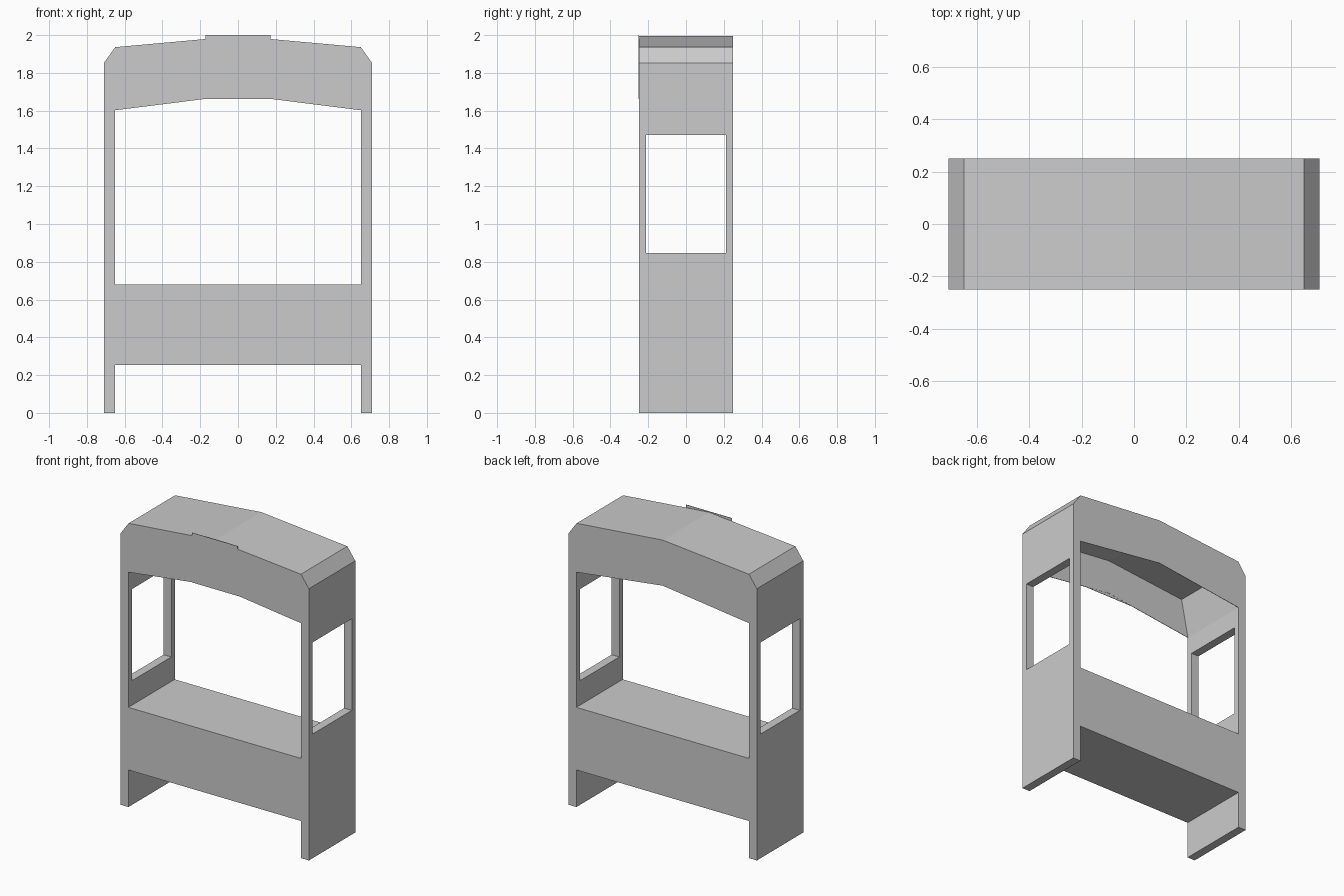
import bpy
import bmesh

if "Cube" in bpy.data.objects:
    bpy.data.objects.remove(bpy.data.objects["Cube"])


def extrude_profile(name, points, y0, y1):
    """Solid made from an x/z outline extruded along y."""
    bm = bmesh.new()
    face = bm.faces.new([bm.verts.new((x, y0, z)) for x, z in points])
    moved = bmesh.ops.extrude_face_region(bm, geom=[face])["geom"]
    verts = [v for v in moved if isinstance(v, bmesh.types.BMVert)]
    bmesh.ops.translate(bm, verts=verts, vec=(0, y1 - y0, 0))
    bmesh.ops.recalc_face_normals(bm, faces=bm.faces)
    mesh = bpy.data.meshes.new(name)
    bm.to_mesh(mesh)
    bm.free()
    obj = bpy.data.objects.new(name, mesh)
    bpy.context.collection.objects.link(obj)
    return obj


def rect(x, z0, z1):
    return [(-x, z0), (x, z0), (x, z1), (-x, z1)]


def mirrored(half):
    """Complete a right-hand run of points ending on the centre line."""
    return half + [(-x, z) for x, z in reversed(half[:-1])]


D = 0.25      # half depth
SKIN = 0.003  # thickness of the fascia sheets

# Side walls and pitched roof as one arch
outer = mirrored([(0.71, 0), (0.71, 1.853), (0.65, 1.936), (0, 1.995)])
inner = mirrored([(0.652, 0), (0.652, 1.602), (0.60, 1.86), (0, 1.92)])
shell = extrude_profile("walls_and_roof", outer + inner[::-1], -D, D)

# Window openings through both side walls
cutter = extrude_profile("window_cutter", rect(1.0, 0.847, 1.472), -0.212, 0.212)
cutter.hide_render = True
cutter.hide_viewport = True
cut = shell.modifiers.new("windows", "BOOLEAN")
cut.operation = "DIFFERENCE"
cut.solver = "EXACT"
cut.object = cutter

# Counter block
extrude_profile("counter", rect(0.652, 0.253, 0.68), -D, D)

# Thin fascias under the roof, front and back
lower = mirrored([(0.652, 1.602), (0, 1.684)])
upper = mirrored([(0.60, 1.86), (0, 1.92)])
fascia = lower[:1] + upper + lower[:0:-1]
extrude_profile("front_fascia", fascia, -D, -D + SKIN)
extrude_profile("back_fascia", fascia, D - SKIN, D)

# Flat sign plate on the front fascia
extrude_profile("sign_plate", rect(0.173, 1.661, 2.0), -D - 0.001, -D + SKIN - 0.001)
